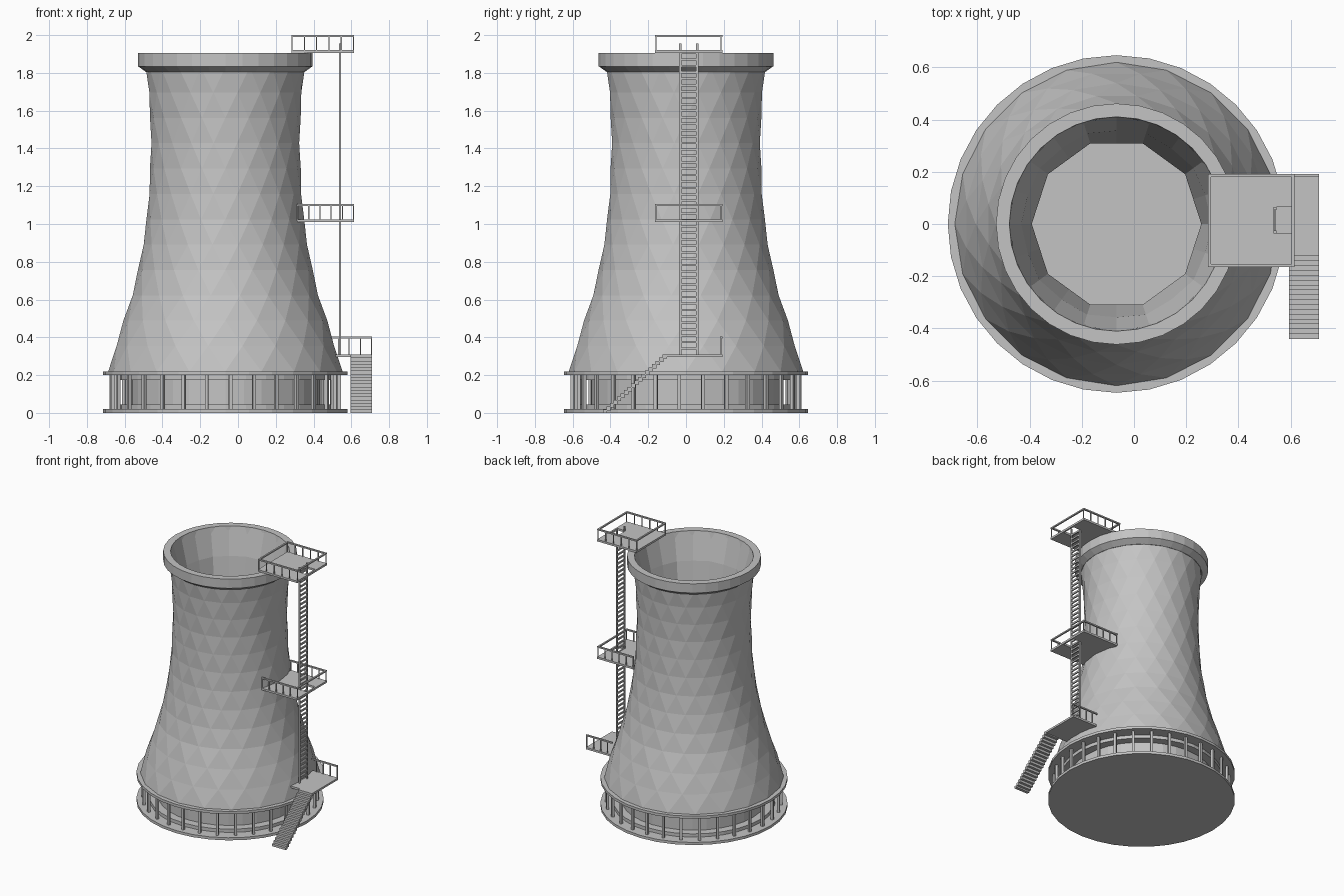
import bpy, bmesh, math
from mathutils import Matrix, Vector

cube = bpy.data.objects.get("Cube")
if cube:
    bpy.data.objects.remove(cube, do_unlink=True)

mat = bpy.data.materials.new("concrete_grey")
mat.use_nodes = True
GREY = (0.55, 0.55, 0.55, 1)
mat.diffuse_color = GREY
mat.node_tree.nodes["Principled BSDF"].inputs["Base Color"].default_value = GREY

AXIS = -0.067  # tower axis in x


def finish(name, bm, fix=True):
    if fix:
        bmesh.ops.recalc_face_normals(bm, faces=bm.faces)
    me = bpy.data.meshes.new(name)
    bm.to_mesh(me)
    bm.free()
    me.materials.append(mat)
    ob = bpy.data.objects.new(name, me)
    bpy.context.scene.collection.objects.link(ob)
    return ob


def add_box(bm, lo, hi, rot=None):
    lo, hi = Vector(lo), Vector(hi)
    m = Matrix.Translation((lo + hi) / 2) @ Matrix.Diagonal((*(hi - lo), 1))
    bmesh.ops.create_cube(bm, size=1, matrix=rot @ m if rot else m)


def ring_verts(bm, n, r, z, turn=0.0):
    return [bm.verts.new((AXIS + r(i) * math.cos((i + turn) * math.tau / n),
                          r(i) * math.sin((i + turn) * math.tau / n), z)) for i in range(n)]


def lathe(name, profile, n=32):
    """Closed (radius, z) cross-section swept round the tower axis."""
    bm = bmesh.new()
    rings = [ring_verts(bm, n, lambda i, r=r: r, z) for r, z in profile]
    for a, b in zip(rings, rings[1:] + rings[:1]):
        for i in range(n):
            j = (i + 1) % n
            bm.faces.new((a[i], a[j], b[j], b[i]))
    return finish(name, bm)


def tube(name, inner, outer, z0, z1):
    return lathe(name, [(inner, z0), (outer, z0), (outer, z1), (inner, z1)])


SHELL = [(.22, .62), (.4, .57), (.6, .502), (.8, .452), (1.0, .42),
         (1.2, .402), (1.45, .395), (1.65, .402), (1.83, .422)]


def shell_radius(z):
    for (z0, r0), (z1, r1) in zip(SHELL, SHELL[1:]):
        if z <= z1:
            return r0 + (r1 - r0) * (z - z0) / (z1 - z0)
    return SHELL[-1][1]


# Outer shell: staggered rings joined by triangles, giving a diamond pattern
N, ROWS = 20, 12
bm = bmesh.new()
rings = []
for k in range(ROWS + 1):
    z = .22 + (1.83 - .22) * k / ROWS
    rings.append(ring_verts(bm, N, lambda i: shell_radius(z), z, .5 * (k % 2)))
for k in range(ROWS):
    a, b = rings[k], rings[k + 1]
    for i in range(N):
        j = (i + 1) % N
        if k % 2 == 0:
            bm.faces.new((a[i], a[j], b[i]))
            bm.faces.new((a[j], b[j], b[i]))
        else:
            bm.faces.new((a[i], a[j], b[j]))
            bm.faces.new((a[i], b[j], b[i]))
finish("tower_shell", bm, False)

# Inner lining: round at the rim, ten-sided at the throat
bm = bmesh.new()
lining = []
for z, r, flat in [(.2, .56, .049), (.6, .43, .049), (1.0, .35, .049),
                   (1.4, .325, .049), (1.7, .365, .02), (1.9, .412, 0)]:
    lining.append(ring_verts(bm, N, lambda i: r * (1 - flat * (i % 2)), z))
for a, b in zip(lining, lining[1:]):
    for i in range(N):
        j = (i + 1) % N
        bm.faces.new((a[j], a[i], b[i], b[j]))
finish("inner_lining", bm, False)

# Rim, base and the ring that carries the shell
lathe("top_rim", [(.411, 1.905), (.462, 1.905), (.462, 1.835), (.42, 1.805), (.395, 1.805)])
bm = bmesh.new()
bmesh.ops.create_cone(bm, cap_ends=True, segments=32, radius1=.647, radius2=.647, depth=.02,
                      matrix=Matrix.Translation((AXIS, 0, .01)))
finish("base_slab", bm)
tube("support_ring", .54, .647, .2, .22)
tube("lower_sill", .49, .56, .02, .045)
tube("upper_lintel", .49, .56, .175, .2)
tube("inner_wall", .48, .5, .02, .2)

# Columns under the shell
bm = bmesh.new()
for i in range(30):
    rot = Matrix.Translation((AXIS, 0, 0)) @ Matrix.Rotation(math.radians(8.6 + 12 * i), 4, "Z")
    add_box(bm, (.595, -.009, .02), (.613, .009, .2), rot)
finish("support_columns", bm)

# Platforms
Y0, Y1, X1 = -.165, .192, .615
HX0, HX1, HY0, HY1 = .535, .603, -.036, .066  # ladder hatch
T = .006


def platform(name, x0, z, closed):
    """Floor with a ladder hatch, plus rails and posts."""
    bm = bmesh.new()
    for lo, hi in [((x0, Y0), (HX0, Y1)), ((HX1, Y0), (X1, Y1)),
                   ((HX0, Y0), (HX1, HY0)), ((HX0, HY1), (HX1, Y1))]:
        add_box(bm, (*lo, z), (*hi, z + .015))
    finish(name + "_floor", bm)
    bm = bmesh.new()
    top = z + .095
    for y in (Y0, Y1 - 2 * T):
        add_box(bm, (x0, y, top - .01), (X1, y + 2 * T, top))
        for i in range(6):
            x = X1 - T - i * (X1 - x0 - T) / 5
            add_box(bm, (x, y + T / 2, z + .01), (x + T, y + 1.5 * T, top - .005))
    for x in [X1 - 2 * T] + ([x0] if closed else []):
        add_box(bm, (x, Y0, top - .01), (x + 2 * T, Y1, top))
    finish(name + "_railing", bm)


platform("top_platform", .283, 1.905, True)
platform("middle_platform", .312, 1.01, False)

# Stair landing with one rail at the back
bm = bmesh.new()
add_box(bm, (.5, -.105, .295), (.71, Y1, .31))
finish("landing_floor", bm)
bm = bmesh.new()
add_box(bm, (.49, Y1 - 2 * T, .395), (.71, Y1, .405))
for x in (.53, .585, .645, .704):
    add_box(bm, (x, Y1 - 1.5 * T, .3), (x + T, Y1 - T / 2, .4))
finish("landing_railing", bm)

# Stairs
bm = bmesh.new()
STEPS = 18
run, rise = .335 / STEPS, .31 / STEPS
for i in range(STEPS):
    y, z = -.44 + i * run, i * rise
    add_box(bm, (.595, y, max(0, z - .006)), (.71, y + run + .004, z + rise))
finish("stairs", bm)

# Ladder
bm = bmesh.new()
for y in (-.036, .054):
    add_box(bm, (.535, y, .31), (.546, y + .012, 1.955))
for i in range(47):
    z = .335 + i * .034
    add_box(bm, (.536, -.03, z), (.545, .06, z + .012))
finish("ladder", bm)
